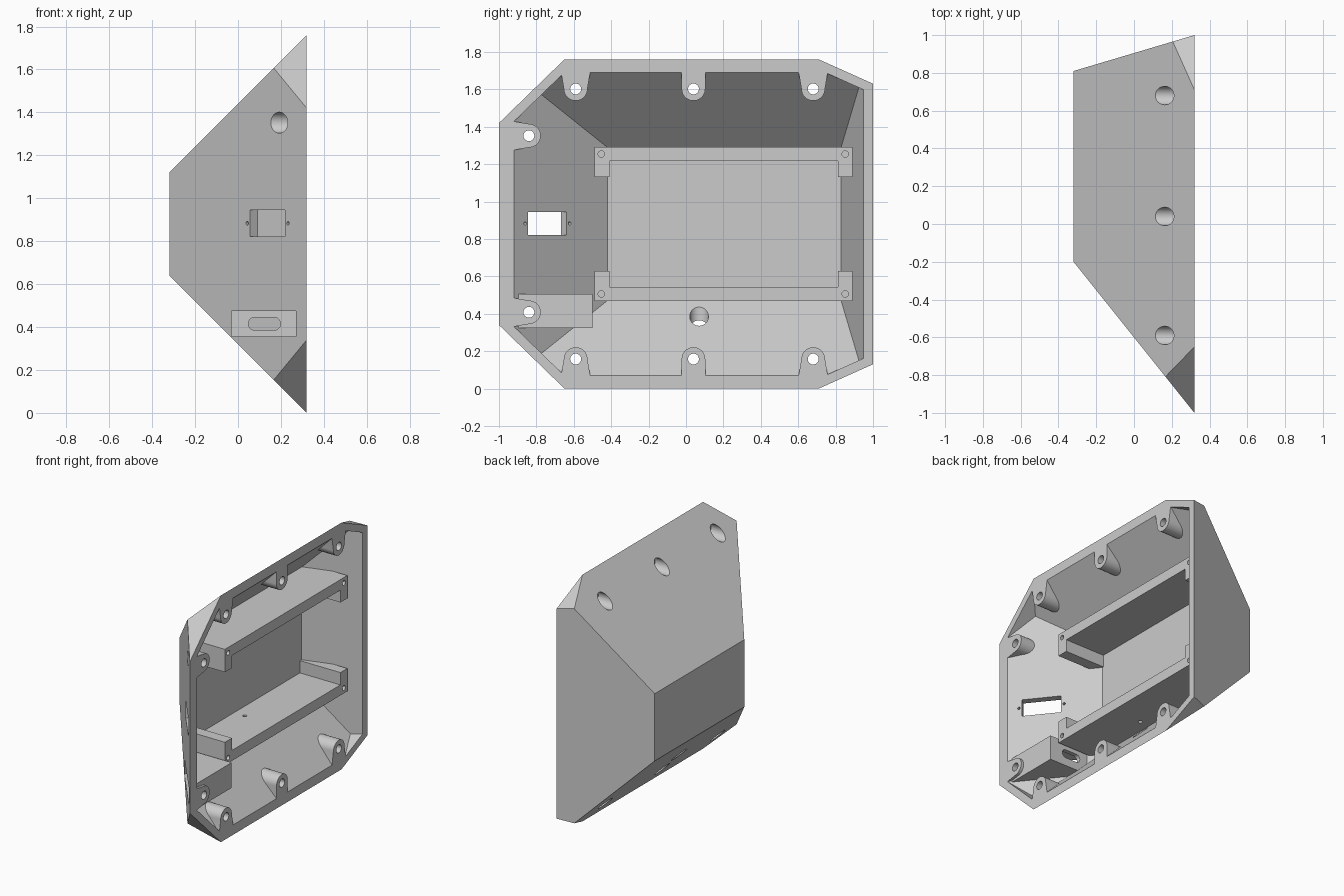
import bpy, bmesh, math
from mathutils import Vector

if "Cube" in bpy.data.objects:
    bpy.data.objects.remove(bpy.data.objects["Cube"])

X, Y, Z = Vector((1, 0, 0)), Vector((0, 1, 0)), Vector((0, 0, 1))
MID = 0.88  # the shape mirrors in z about this height


def make(name, bm):
    bmesh.ops.recalc_face_normals(bm, faces=bm.faces[:])
    me = bpy.data.meshes.new(name)
    bm.to_mesh(me)
    bm.free()
    ob = bpy.data.objects.new(name, me)
    bpy.context.collection.objects.link(ob)
    return ob


def prism(name, pts, u, v, w, a, b, origin=(0, 0, 0)):
    """Extrude a 2D profile (axes u, v) along w from a to b."""
    bm, o = bmesh.new(), Vector(origin)
    lo = [bm.verts.new(o + u * p + v * q + w * a) for p, q in pts]
    hi = [bm.verts.new(o + u * p + v * q + w * b) for p, q in pts]
    bm.faces.new(lo)
    bm.faces.new(hi)
    for i in range(len(pts)):
        j = (i + 1) % len(pts)
        bm.faces.new((lo[i], lo[j], hi[j], hi[i]))
    return make(name, bm)


def box(name, x0, x1, y0, y1, z0, z1):
    return prism(name, [(x0, y0), (x1, y0), (x1, y1), (x0, y1)], X, Y, Z, z0, z1)


def arc(r, a0=0, a1=360, n=40, c=(0, 0)):
    return [(c[0] + r * math.cos(math.radians(a0 + (a1 - a0) * i / n)),
             c[1] + r * math.sin(math.radians(a0 + (a1 - a0) * i / n)))
            for i in range(n if a1 - a0 == 360 else n + 1)]


def hole(name, r, y, z, x0, x1):
    return prism(name, arc(r), Y, Z, X, x0, x1, (0, y, z))


def cut(target, tool):
    tool.hide_render = True
    m = target.modifiers.new("cut", 'BOOLEAN')
    m.operation, m.solver, m.object = 'DIFFERENCE', 'EXACT', tool
    bpy.context.view_layer.objects.active = target
    bpy.ops.object.modifier_apply(modifier=m.name)
    bpy.data.objects.remove(tool, do_unlink=True)


def tapered(name, inset, xmin, xmax):
    """Block cut down by the sloped sides and the straight corner planes."""
    planes = [((-1.25, -1, 0), (0, -0.6, 0)), ((-0.297, 1, 0), (0, 0.905, 0))]
    for s in (1, -1):
        planes += [((-1, 0, s), (0, 0, MID + s * 0.56)),
                   ((0, -0.34, s * 0.35), (0, -0.65, MID + s * 0.88)),
                   ((0, 0.13, s * 0.29), (0, 0.71, MID + s * 0.88))]
    bm = bmesh.new()
    bmesh.ops.create_cube(bm, size=1)
    for v in bm.verts:
        v.co = (xmin if v.co.x < 0 else xmax, v.co.y * 6, MID + v.co.z * 6)
    for n, p in planes:
        n = Vector(n).normalized()
        bmesh.ops.bisect_plane(bm, geom=bm.verts[:] + bm.edges[:] + bm.faces[:],
                               plane_co=Vector(p) - n * inset, plane_no=n,
                               clear_outer=True)
        bmesh.ops.edgeloop_fill(bm, edges=[e for e in bm.edges if e.is_boundary])
    return make(name, bm)


body = tapered("enclosure_shell", 0, -0.32, 0.32)
cavity = tapered("cavity", 0.05, -0.08, 0.6)

# screw bosses: (y, z, direction towards the wall, half width at the wall)
bosses = [(-0.84, MID + s * 0.472, 180, 0.085) for s in (1, -1)]
for y, w in ((-0.59, 0.085), (0.04, 0.063), (0.68, 0.085)):
    bosses += [(y, MID + s * 0.722, s * 90, w) for s in (1, -1)]
for y, z, d, w in bosses:
    d = math.radians(d)
    out = Y * math.cos(d) + Z * math.sin(d)
    side = X.cross(out)
    profile = arc(0.063, 90, 270, 24) + [(0.13, -w), (0.13, w)]
    cut(cavity, prism("boss", profile, out, side, X, -0.4, 0.7, (0, y, z)))

# display frame: two long rails with corner tabs
for s in (1, -1):
    def rail(y0, y1, h0, h1):
        z0, z1 = sorted((MID + s * h0, MID + s * h1))
        return box("rail", -0.3, 0.24, y0, y1, z0, z1)
    cut(cavity, rail(-0.49, 0.89, 0.338, 0.413))
    cut(cavity, rail(-0.49, -0.41, 0.25, 0.413))
    cut(cavity, rail(0.812, 0.89, 0.25, 0.413))

# socket housing in the side wall
cut(cavity, box("housing", -0.06, 0.30, -1.3, -0.5, 0.325, 0.505))
cut(body, cavity)

# socket recess and its slot
cut(body, box("recess", -0.03, 0.27, -1.3, -0.53, 0.355, 0.475))
slot = arc(0.03, -90, 90, 16, (0.168, 0.415)) + arc(0.03, 90, 270, 16, (0.078, 0.415))
cut(body, prism("slot", slot, X, Z, Y, -0.6, -0.45))

# screw holes with counterbores from the sloped outside
for y, z, d, w in bosses:
    cut(body, hole("screw_hole", 0.029, y, z, 0.1, 0.5))
    if not (y < -0.8 and z < MID):
        cut(body, hole("counterbore", 0.049, y, z, -0.5, 0.25))

# blind holes in the frame tabs
for y in (-0.453, 0.851):
    for s in (1, -1):
        cut(body, hole("tab_hole", 0.017, y, MID + s * 0.374, 0.1, 0.4))

# switch opening and its two pin holes, square to the sloped side
n = Vector((1.25, 1, 0)).normalized()
t = Vector((1, -1.25, 0)).normalized()
c = (0.1375, -0.772, 0.883)
cut(body, prism("switch", [(-0.132, -0.062), (0.132, -0.062), (0.132, 0.062), (-0.132, 0.062)],
                t, Z, n, -0.1, 0.1, c))
for k in (-0.152, 0.152):
    cut(body, prism("pin", arc(0.009, n=16, c=(k, 0)), t, Z, n, -0.1, 0.1, c))

# vertical hole in the lower slope and the small one through the rail
cut(body, prism("cable_hole", arc(0.05), X, Y, Z, 0.1, 0.44, (0.005, 0.07, 0)))
cut(body, prism("rail_hole", arc(0.014, n=20), X, Y, Z, 0.4, 0.62, (0.005, 0.07, 0)))

bpy.ops.object.select_all(action='DESELECT')
body.select_set(True)
bpy.context.view_layer.objects.active = body
bpy.ops.object.shade_smooth_by_angle(angle=math.radians(25))
